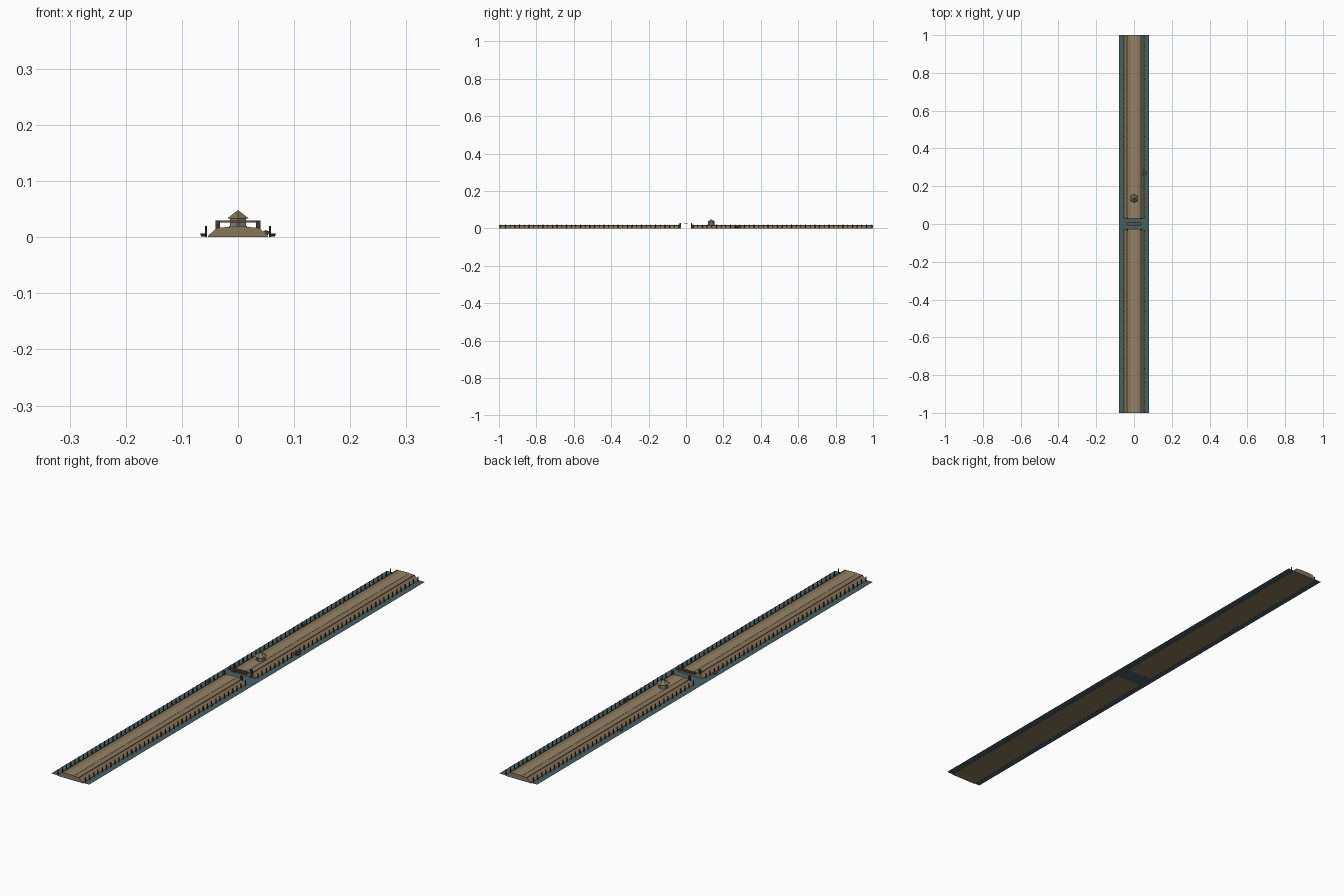
import bpy, bmesh, math
from mathutils import Matrix, Vector

if "Cube" in bpy.data.objects:
    bpy.data.objects.remove(bpy.data.objects["Cube"])


def material(name, rgb):
    m = bpy.data.materials.new(name)
    m.diffuse_color = (*rgb, 1)
    m.use_nodes = True
    m.node_tree.nodes["Principled BSDF"].inputs["Base Color"].default_value = m.diffuse_color
    return m


EARTH = material("earth", (0.25, 0.18, 0.10))
PATH = material("path", (0.30, 0.23, 0.14))
WATER = material("water", (0.06, 0.12, 0.13))
DARK = material("dark_timber", (0.05, 0.04, 0.035))
TIMBER = material("timber", (0.13, 0.08, 0.05))
STONE = material("stone", (0.22, 0.21, 0.18))
ROOF = material("thatch", (0.22, 0.18, 0.09))


def finish(name, bm, mat):
    bmesh.ops.recalc_face_normals(bm, faces=bm.faces)
    me = bpy.data.meshes.new(name)
    bm.to_mesh(me)
    bm.free()
    me.materials.append(mat)
    ob = bpy.data.objects.new(name, me)
    bpy.context.collection.objects.link(ob)
    return ob


def add_box(bm, x0, x1, y0, y1, z0, z1):
    m = Matrix.Translation(((x0 + x1) / 2, (y0 + y1) / 2, (z0 + z1) / 2))
    bmesh.ops.create_cube(bm, size=1, matrix=m @ Matrix.Diagonal((x1 - x0, y1 - y0, z1 - z0, 1)))


def box(name, mat, *dims):
    bm = bmesh.new()
    add_box(bm, *dims)
    return finish(name, bm, mat)


def extrude_y(name, mat, profile, y0, y1):
    bm = bmesh.new()
    f = bm.faces.new([bm.verts.new((x, y0, z)) for x, z in profile])
    r = bmesh.ops.extrude_face_region(bm, geom=[f])
    bm.faces.new(list(reversed([bm.verts.new((x, y0, z)) for x, z in profile]))) if not f.is_valid else None
    bmesh.ops.translate(bm, vec=(0, y1 - y0, 0), verts=[v for v in r["geom"] if isinstance(v, bmesh.types.BMVert)])
    return finish(name, bm, mat)


def cone(name, mat, r1, r2, z0, z1, y, sides=6, turn=0.0):
    bm = bmesh.new()
    bmesh.ops.create_cone(bm, cap_ends=True, segments=sides, radius1=r1, radius2=r2, depth=z1 - z0,
                          matrix=Matrix.Translation((0, y, (z0 + z1) / 2)) @ Matrix.Rotation(turn, 4, 'Z'))
    return finish(name, bm, mat)


# water sheet
bm = bmesh.new()
bmesh.ops.create_grid(bm, x_segments=1, y_segments=1, size=1, matrix=Matrix.Translation((0, 0, 0.002)) @ Matrix.Diagonal((0.079, 1, 1, 1)))
finish("water", bm, WATER)

# two lengths of embankment with a channel between, each with a crowned path
half = [(0.054, 0), (0.052, 0.004), (0.037, 0.0165), (0.02, 0.018)]
bank = half + [(-x, z) for x, z in reversed(half)]
for label, y0, y1 in (("south", -1, -0.027), ("north", 0.03, 1)):
    extrude_y(label + "_embankment", EARTH, bank, y0, y1)
    box(label + "_path", PATH, -0.015, 0.015, y0, y1, 0.017, 0.0187)
    for s in (-1, 1):
        a, b = sorted((s * 0.0345, s * 0.037))
        box(label + "_edge_board", TIMBER, a, b, y0, y1, 0.015, 0.018)

# rows of piles with a low wale
for side in (-1, 1):
    bm = bmesh.new()
    n = 80
    for i in range(n):
        y = -0.99 + 1.98 * i / (n - 1)
        if abs(y) < 0.028:
            continue
        bmesh.ops.create_cone(bm, cap_ends=True, segments=6, radius1=0.002, radius2=0.0018, depth=0.02,
                              matrix=Matrix.Translation((side * 0.057, y, 0.010)))
    finish("pile_row", bm, DARK)

# sluice piers at the channel ends
for y in (-0.031, 0.030):
    for s in (-1, 1):
        box("sluice_pier", DARK, s * 0.036 - 0.004, s * 0.036 + 0.004, y - 0.003, y + 0.003, 0, 0.030)

# planked sluice crossing
bm = bmesh.new()
for y in (-0.005, 0, 0.005):
    add_box(bm, -0.04, 0.04, y - 0.0018, y + 0.0018, 0.026, 0.030)
finish("sluice_beams", bm, TIMBER)

# watch hut with six sides
HY = 0.135
cone("hut_base", STONE, 0.019, 0.018, 0.017, 0.020, HY)
cone("hut_wall", STONE, 0.0165, 0.0165, 0.019, 0.034, HY)
cone("hut_roof", ROOF, 0.023, 0.0005, 0.033, 0.048, HY)
box("hut_door", DARK, -0.004, 0.004, HY - 0.0152, HY - 0.014, 0.019, 0.029)


# moored boats by the piles
def boat(x, y, mat):
    bm = bmesh.new()
    rings = []
    for w, z in ((0.003, 0.001), (0.0055, 0.007)):
        k = w / 0.0055
        rings.append([bm.verts.new((x + px * w, y + py * k * 0.014, z))
                      for px, py in ((0, -1), (1, -0.4), (1, 0.4), (0, 1), (-1, 0.4), (-1, -0.4))])
    for i in range(6):
        j = (i + 1) % 6
        bm.faces.new((rings[0][i], rings[0][j], rings[1][j], rings[1][i]))
    bm.faces.new(rings[0])
    bm.faces.new(rings[1])
    finish("boat", bm, mat)


boat(-0.0625, 0.475, TIMBER)
boat(-0.0625, -0.085, TIMBER)
boat(0.0625, 0.27, DARK)

# stones on the right bank
bm = bmesh.new()
for x, y, r in ((0.049, 0.26, 0.0055), (0.051, 0.275, 0.005), (0.050, 0.29, 0.0045)):
    bmesh.ops.create_icosphere(bm, subdivisions=1, radius=r, matrix=Matrix.Translation((x, y, 0.0075)))
finish("bank_stones", bm, STONE)
